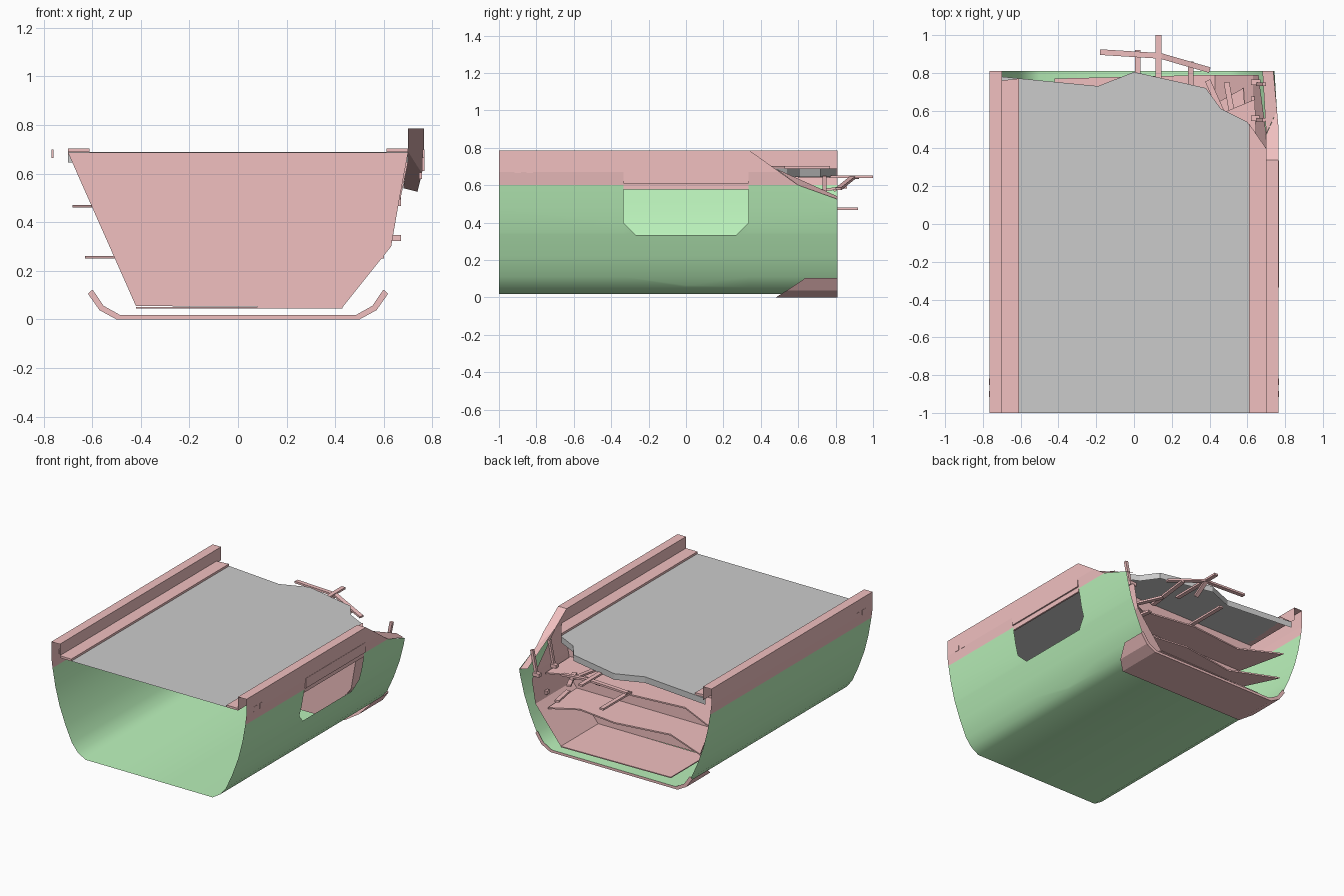
import bpy, bmesh, math
from mathutils import Vector

if "Cube" in bpy.data.objects:
    bpy.data.objects.remove(bpy.data.objects["Cube"])


def material(name, color):
    m = bpy.data.materials.new(name)
    m.diffuse_color = color
    m.use_nodes = True
    m.node_tree.nodes["Principled BSDF"].inputs["Base Color"].default_value = m.diffuse_color
    return m


RED = material("red_structure", (0.88, 0.53, 0.53, 1))
GREEN = material("green_skin", (0.5, 0.9, 0.5, 1))


def finish(name, bm, mat=None, smooth=False):
    me = bpy.data.meshes.new(name)
    bm.to_mesh(me)
    bm.free()
    ob = bpy.data.objects.new(name, me)
    bpy.context.collection.objects.link(ob)
    if mat:
        me.materials.append(mat)
    if smooth:
        bpy.ops.object.select_all(action='DESELECT')
        ob.select_set(True)
        bpy.context.view_layer.objects.active = ob
        bpy.ops.object.shade_smooth_by_angle(angle=math.radians(35))
    return ob


def loft(sections):
    """Open sheet through rows of points."""
    bm = bmesh.new()
    rows = [[bm.verts.new(p) for p in s] for s in sections]
    for a, b in zip(rows, rows[1:]):
        for i in range(len(a) - 1):
            bm.faces.new((a[i], a[i + 1], b[i + 1], b[i]))
    return bm


def extrude_y(profile, y0, y1, side=1):
    ys = (y0, y1) if side > 0 else (y1, y0)
    return loft([[(side * x, y, z) for x, z in profile] for y in ys])


def cut(bm, co, no, remove=False):
    geom = bm.verts[:] + bm.edges[:] + bm.faces[:]
    return bmesh.ops.bisect_plane(bm, geom=geom, plane_co=co, plane_no=no,
                                  clear_outer=remove)['geom_cut']


def prism(name, pts, z0, z1, mat):
    bm = bmesh.new()
    f = bm.faces.new([bm.verts.new((x, y, z0)) for x, y in pts])
    r = bmesh.ops.extrude_face_region(bm, geom=[f])
    vs = [v for v in r['geom'] if isinstance(v, bmesh.types.BMVert)]
    bmesh.ops.translate(bm, verts=vs, vec=(0, 0, z1 - z0))
    bmesh.ops.recalc_face_normals(bm, faces=bm.faces)
    return finish(name, bm, mat)


def box(name, lo, hi, mat):
    pts = [(lo[0], lo[1]), (hi[0], lo[1]), (hi[0], hi[1]), (lo[0], hi[1])]
    return prism(name, pts, lo[2], hi[2], mat)


def beam(name, a, b, w=0.03, h=0.014):
    a, b = Vector(a), Vector(b)
    bm = bmesh.new()
    bmesh.ops.create_cube(bm, size=1)
    bmesh.ops.scale(bm, vec=(w, (b - a).length, h), verts=bm.verts)
    rot = (b - a).to_track_quat('Y', 'Z').to_matrix()
    bmesh.ops.rotate(bm, matrix=rot, verts=bm.verts)
    bmesh.ops.translate(bm, vec=(a + b) / 2, verts=bm.verts)
    finish(name, bm, RED)


# Torn rear corner on the right: steep cut through the rail, shallow through the skin
TEAR_RAIL = ((0, 0.34, 0.785), (0, 0.185, 0.26))
TEAR_SKIN = ((0, 0.6, 0.6), (0, 0.075, 0.21))

# Outer skin, one half per side, with a doorway in the right half
SKIN = [(0, 0.018), (0.5, 0.018), (0.56, 0.055), (0.605, 0.11), (0.655, 0.22),
        (0.703, 0.35), (0.735, 0.475), (0.757, 0.6)]
finish("skin_left", extrude_y(SKIN, -1, 0.81, -1), GREEN, True)
bm = extrude_y(SKIN, -1, 0.81)
cut(bm, *TEAR_SKIN, remove=True)
for s in (-1, 1):
    cut(bm, (0, s * 0.335, 0), (0, s, 0))
    cut(bm, (0, s * 0.335, 0.40), (0, s, -1))
cut(bm, (0, 0, 0.335), (0, 0, 1))
door = []
for f in bm.faces:
    c = f.calc_center_median()
    if abs(c.y) < 0.335 and c.z > 0.335 and abs(c.y) - c.z < -0.065:
        door.append(f)
bmesh.ops.delete(bm, geom=door, context='FACES')
finish("skin_right", bm, GREEN, True)

# Side rails
RAIL = [(0.757, 0.6), (0.766, 0.67), (0.766, 0.785), (0.70, 0.785), (0.70, 0.69)]
finish("rail_left", extrude_y(RAIL, -1, 0.81, -1), RED)
bm = extrude_y(RAIL, -1, 0.81)
edge = [v for v in cut(bm, *TEAR_RAIL, remove=True) if isinstance(v, bmesh.types.BMVert)]
mid = sum((v.co for v in edge), Vector()) / len(edge)
edge.sort(key=lambda v: math.atan2(v.co.z - mid.z, v.co.x - mid.x))
bm.faces.new(edge)
finish("rail_right", bm, RED)
finish("torn_skin_edge", loft([[(0.757, 0.6, 0.6), (0.738, 0.81, 0.525)],
                               [(0.70, 0.477, 0.69), (0.68, 0.81, 0.54)]]), RED)

# Vents, door lintel and door canopy
for s in (-1, 1):
    for y in (-0.9, -0.835):
        x = sorted((s * 0.76, s * 0.768))
        box("rail_vent", (x[0], y - 0.017, 0.665), (x[1], y + 0.017, 0.7), RED)
box("door_lintel", (0.757, -0.335, 0.61), (0.768, 0.335, 0.68), RED)
box("door_header", (0.745, -0.335, 0.577), (0.757, 0.335, 0.605), RED)

# Deck with a ragged rear edge and a lip hanging from it
RAGGED = [(0.70, 0.40), (0.6, 0.54), (0.46, 0.61), (0.38, 0.72), (0, 0.805),
          (-0.19, 0.73), (-0.6, 0.77), (-0.70, 0.78)]
bm = bmesh.new()
bm.faces.new([bm.verts.new((x, y, 0.688)) for x, y in [(-0.7, -1), (0.7, -1)] + RAGGED])
finish("deck", bm)
finish("deck_rear_lip", loft([[(x, y, z) for x, y in RAGGED] for z in (0.645, 0.688)]))
prism("ledge_right", [(0.61, -1), (0.70, -1), (0.70, 0.40), (0.61, 0.53)], 0.688, 0.703, RED)
prism("ledge_left", [(-0.70, -1), (-0.61, -1), (-0.61, 0.77), (-0.70, 0.76)], 0.688, 0.703, RED)

# Bulkhead, inner floor and right-hand lining
WALL = [(0.43, 0.05), (0.63, 0.3), (0.665, 0.5), (0.70, 0.69)]
bm = bmesh.new()
bm.faces.new([bm.verts.new((x, 0.37, z)) for x, z in
              [(-0.70, 0.687), (-0.42, 0.055)] + WALL[:-1] + [(0.70, 0.687)]])
finish("bulkhead", bm, RED)
bm = extrude_y(WALL, 0.37, 0.79)
cut(bm, *TEAR_RAIL, remove=True)
finish("right_lining", bm, RED)
prism("inner_floor", [(-0.42, 0.37), (0.43, 0.37), (0.43, 0.79), (-0.42, 0.77)], 0.045, 0.052, RED)

# Broken intermediate floors
prism("broken_floor_lower", [(-0.45, 0.37), (0.6, 0.37), (0.58, 0.72), (0.4, 0.62), (0.1, 0.66),
                             (-0.3, 0.6), (-0.63, 0.74)], 0.25, 0.26, RED)
prism("broken_floor_upper", [(-0.6, 0.37), (0.65, 0.37), (0.64, 0.66), (0.4, 0.56), (0, 0.62),
                             (-0.4, 0.58), (-0.68, 0.72)], 0.46, 0.47, RED)

# Keel plate under the rear
KEEL = [(0.617, 0.105, 0.64), (0.57, 0.038, 0.54), (0.5, 0.0, 0.48)]
FULL = KEEL + [(-x, z, y) for x, z, y in reversed(KEEL)]
finish("keel_plate", loft([[(x, y, z) for x, z, y in FULL],
                           [(x, 0.81, z) for x, z, y in FULL]]), RED)
finish("keel_rear_rim", loft([[(x, 0.81, z) for x, z, y in FULL],
                              [(x * 0.97, 0.81, z + 0.018) for x, z, y in FULL]]), RED)

# Bent frame pieces sticking out of the break
for a, b in [((0.13, 0.60, 0.645), (0.13, 1.0, 0.645)),
             ((0.02, 0.60, 0.475), (0.02, 0.92, 0.475)),
             ((-0.18, 0.91, 0.64), (0.14, 0.89, 0.64)),
             ((0.14, 0.89, 0.64), (0.40, 0.815, 0.58)),
             ((0.30, 0.55, 0.55), (0.30, 0.86, 0.59)),
             ((0.47, 0.58, 0.48), (0.39, 0.76, 0.48)),
             ((0.52, 0.58, 0.34), (0.49, 0.75, 0.34)),
             ((0.13, 0.79, 0.57), (0.13, 0.90, 0.645))]:
    beam("bent_frame", a, b)
for y, z in ((0.56, 0.48), (0.75, 0.49), (0.66, 0.335)):
    beam("wall_bracket", (0.62, y, z), (0.67, y, z), 0.03, 0.025)
for y in (0.55, 0.74):
    beam("wall_rib", (0.655, y, 0.48), (0.69, y, 0.65), 0.02, 0.02)
